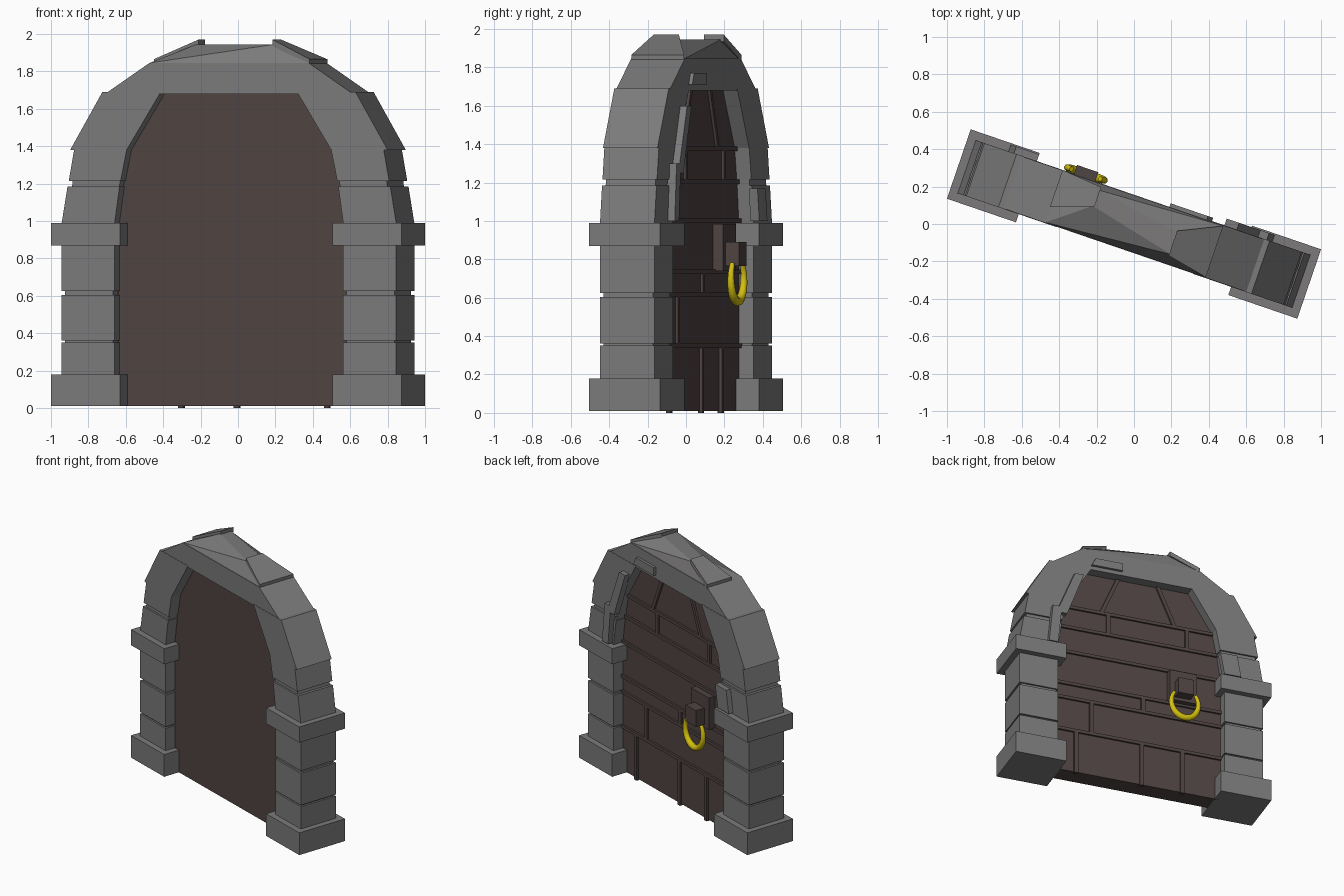
import bpy, bmesh, math
from mathutils import Matrix, Vector

if bpy.data.objects.get("Cube"):
    bpy.data.objects.remove(bpy.data.objects["Cube"])

TURN = Matrix.Rotation(math.radians(-18.9), 4, 'Z')


def material(name, rgb):
    m = bpy.data.materials.new(name)
    m.use_nodes = True
    m.diffuse_color = (*rgb, 1)
    m.node_tree.nodes["Principled BSDF"].inputs["Base Color"].default_value = (*rgb, 1)
    return m


STONE = material("grey stone", (0.2, 0.195, 0.198))
WOOD = material("dark brown wood", (0.078, 0.058, 0.055))
BRASS = material("yellow metal", (0.65, 0.52, 0.005))


def finish(name, bm, mat):
    bmesh.ops.recalc_face_normals(bm, faces=bm.faces)
    bm.transform(TURN)
    me = bpy.data.meshes.new(name)
    bm.to_mesh(me)
    bm.free()
    me.materials.append(mat)
    ob = bpy.data.objects.new(name, me)
    bpy.context.collection.objects.link(ob)
    return ob


def prism(name, pts, y0, y1, mat):
    """Extrude an (x, z) outline from y0 to y1."""
    bm = bmesh.new()
    face = bm.faces.new([bm.verts.new((x, y0, z)) for x, z in pts])
    new = bmesh.ops.extrude_face_region(bm, geom=[face])["geom"]
    bmesh.ops.translate(bm, vec=(0, y1 - y0, 0),
                        verts=[g for g in new if isinstance(g, bmesh.types.BMVert)])
    return finish(name, bm, mat)


def box(name, x0, x1, y0, y1, z0, z1, mat):
    return prism(name, [(x0, z0), (x1, z0), (x1, z1), (x0, z1)], y0, y1, mat)


def hull(name, pts, mat):
    bm = bmesh.new()
    for p in pts:
        bm.verts.new(p)
    bmesh.ops.convex_hull(bm, input=bm.verts)
    return finish(name, bm, mat)


def tapered(name, s, z0, z1, bottom, top, w):
    """Stone with (inner, outer) widths at its bottom and top."""
    prism(name, [(s * bottom[0], z0), (s * bottom[1], z0),
                 (s * top[1], z1), (s * top[0], z1)], -w, w, STONE)


# Pillars and the lower arch stones, both sides
for side, s in (("left", 1), ("right", -1)):
    tapered(side + "_plinth", s, 0.01, 0.18, (0.6, 0.99), (0.6, 0.99), 0.196)
    tapered(side + "_capital", s, 0.87, 0.99, (0.6, 0.99), (0.6, 0.99), 0.196)
    tapered(side + "_mortar", s, 0.1, 0.9, (0.66, 0.93), (0.66, 0.93), 0.137)
    for i, (z0, z1) in enumerate(((0.18, 0.35), (0.362, 0.605), (0.625, 0.87))):
        tapered(f"{side}_pillar_stone_{i}", s, z0, z1, (0.646, 0.945), (0.646, 0.945), 0.15)
    tapered(side + "_arch_mortar", s, 0.95, 1.4, (0.66, 0.925), (0.59, 0.86), 0.137)
    tapered(side + "_arch_stone_low", s, 0.99, 1.185, (0.646, 0.945), (0.618, 0.912), 0.15)
    tapered(side + "_arch_stone_mid", s, 1.215, 1.38, (0.612, 0.905), (0.578, 0.875), 0.15)
    tapered(side + "_arch_stone_high", s, 1.38, 1.69, (0.578, 0.897), (0.385, 0.715), 0.15)

# Arch crown: flat lintel under a twisted, narrowing top
prism("crown_lintel", [(-0.7, 1.68), (0.7, 1.68), (0.45, 1.845), (-0.45, 1.845)],
      -0.148, 0.148, STONE)
base = [(x, y, 1.845) for x in (-0.45, 0.45) for y in (-0.145, 0.145)]
ridge = [(-0.24, 0.02, 1.945), (-0.24, 0.11, 1.945), (0.24, -0.09, 1.945), (0.24, 0.03, 1.945)]
hull("crown_top", base + ridge, STONE)

# Cap slabs lying on the shoulders of the crown
for name, s, lo, hi in (("left_cap_slab", 1, (-0.145, 0.145), (-0.1, 0.04)),
                        ("right_cap_slab", -1, (-0.06, 0.15), (0.02, 0.13))):
    pts = []
    for dz in (0, -0.035):
        pts += [(s * 0.455, y, 1.865 + dz) for y in lo]
        pts += [(s * 0.23, y, 1.97 + dz) for y in hi]
    hull(name, pts, STONE)

# Thin facing plates on the back of the arch
plates = {
    "facing_low": [(0.66, 1.0), (0.73, 1.0), (0.7, 1.3), (0.63, 1.3)],
    "facing_high": [(0.59, 1.25), (0.67, 1.25), (0.53, 1.6), (0.46, 1.6)],
    "facing_side": [(-0.63, 1.0), (-0.76, 1.0), (-0.73, 1.17), (-0.6, 1.17)],
    "facing_top": [(0.15, 1.71), (0.39, 1.71), (0.36, 1.77), (0.15, 1.77)],
}
for name, pts in plates.items():
    prism(name, pts, 0.14, 0.168 if name == "facing_top" else 0.188, STONE)

# Door leaf
half = [(0.655, 0.01), (0.655, 1.0), (0.59, 1.38), (0.4, 1.69)]
prism("door_leaf", half + [(-x, z) for x, z in reversed(half)], -0.07, 0.07, WOOD)

# Raised horizontal battens on the back
for i, (z, w) in enumerate(((0.35, 0.65), (0.615, 0.65), (0.735, 0.65),
                            (1.0, 0.645), (1.205, 0.61), (1.375, 0.58))):
    box(f"batten_{i}", -w, w, 0.06, 0.085, z - 0.012, z + 0.012, WOOD)

# Raised upright strips between the battens: x, bottom, top
for i, (x, z0, z1) in enumerate(((-0.345, 0, 0.35), (-0.03, 0, 0.35), (0.48, 0, 0.35),
                                 (0.36, 0.35, 0.615), (-0.04, 0.615, 0.735),
                                 (0.23, 1.205, 1.375), (-0.38, 1.205, 1.375))):
    box(f"upright_{i}", x - 0.015, x + 0.015, 0.06, 0.085, z0, z1, WOOD)
for side, s in (("left", 1), ("right", -1)):
    prism(side + "_slanted_strip", [(s * 0.27, 1.375), (s * 0.3, 1.375),
                                    (s * 0.17, 1.68), (s * 0.14, 1.68)], 0.06, 0.085, WOOD)

# Handle mount
box("handle_plate", -0.44, -0.23, 0.06, 0.125, 0.74, 0.985, WOOD)
box("handle_block", -0.39, -0.27, 0.12, 0.2, 0.765, 0.89, WOOD)

# Horseshoe pull, thickest at the bottom
curve = bpy.data.curves.new("handle_ring", 'CURVE')
curve.dimensions = '3D'
curve.bevel_depth = 0.024
curve.bevel_resolution = 2
curve.use_fill_caps = True
count = 21
spline = curve.splines.new('POLY')
spline.points.add(count - 1)
for i, p in enumerate(spline.points):
    t = i / (count - 1)
    a = math.radians(140 + 260 * t)
    p.co = (*(TURN @ Vector((-0.33 + 0.105 * math.cos(a), 0.17, 0.7 + 0.12 * math.sin(a)))), 1)
    p.radius = 0.55 + 0.45 * math.sin(math.pi * t)
curve.materials.append(BRASS)
bpy.context.collection.objects.link(bpy.data.objects.new("handle_ring", curve))
